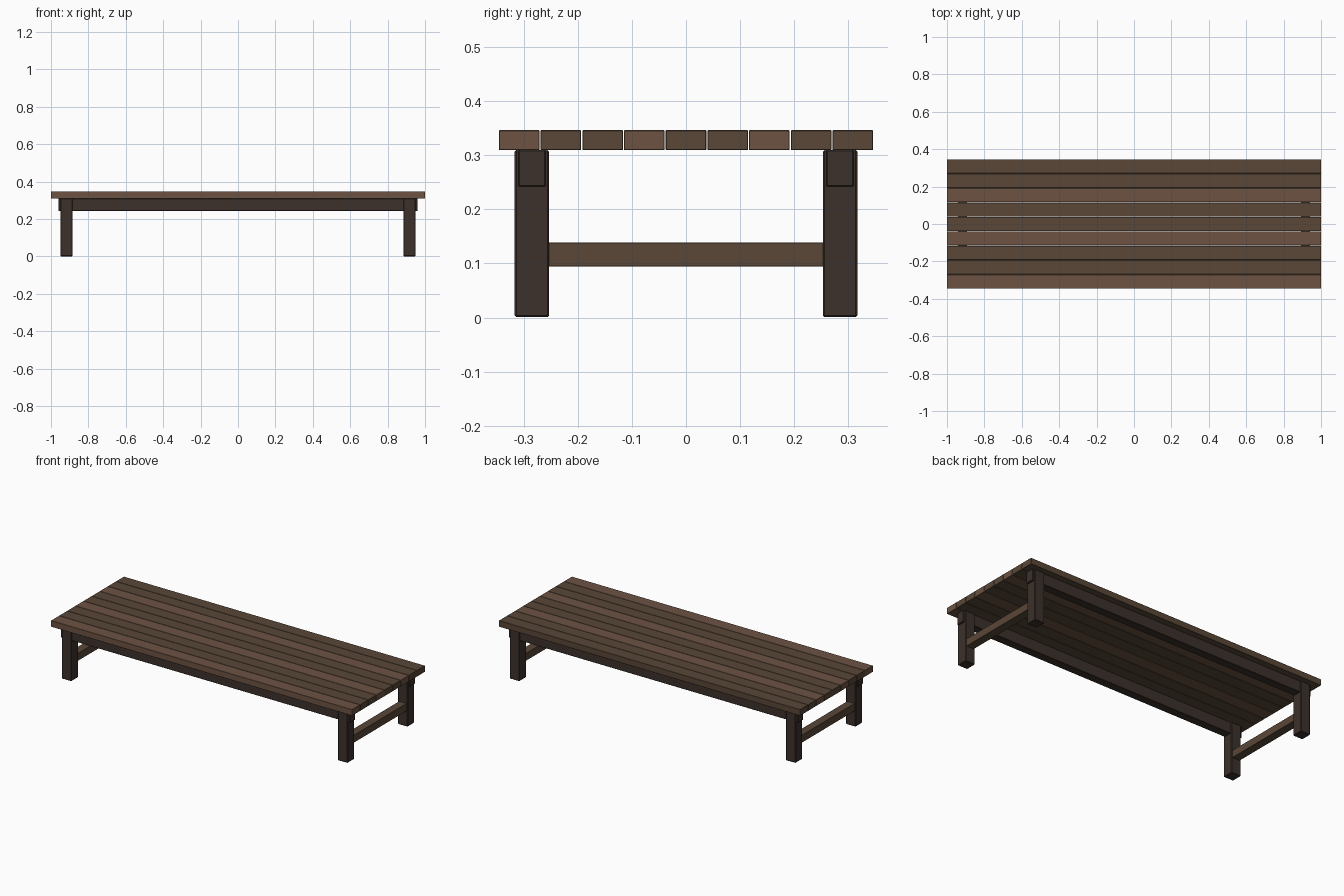
import bpy

if "Cube" in bpy.data.objects:
    bpy.data.objects.remove(bpy.data.objects["Cube"])


def material(name, rgb):
    m = bpy.data.materials.new(name)
    m.diffuse_color = (*rgb, 1)
    m.use_nodes = True
    m.node_tree.nodes["Principled BSDF"].inputs["Base Color"].default_value = m.diffuse_color
    return m


LIGHT = material("light_wood", (0.15, 0.085, 0.055))
MID = material("mid_wood", (0.10, 0.063, 0.038))
DARK = material("dark_wood", (0.045, 0.030, 0.024))


def board(name, center, size, mat, bevel=0.002):
    """Box with slightly eased edges."""
    bpy.ops.mesh.primitive_cube_add(size=1, location=center)
    ob = bpy.context.object
    ob.name = name
    ob.scale = size
    bpy.ops.object.transform_apply(location=False, rotation=False, scale=True)
    mod = ob.modifiers.new("eased_edges", 'BEVEL')
    mod.width = bevel
    mod.segments = 1
    ob.data.materials.append(mat)
    return ob


# Table top: nine long slats, every third one lighter
COUNT, PITCH = 9, 0.0771
for i in range(COUNT):
    y = (i - (COUNT - 1) / 2) * PITCH
    board(f"top_slat_{i + 1}", (0, y, 0.328), (2.0, 0.075, 0.037),
          LIGHT if i % 3 == 0 else MID, 0.001)

# Legs and long rails
LEG_X, LEG_Y = 0.917, 0.285
for sy, side in ((-1, "front"), (1, "back")):
    board(f"{side}_rail", (0, sy * LEG_Y, 0.276), (1.92, 0.05, 0.068), DARK)
    for sx, end in ((-1, "left"), (1, "right")):
        board(f"{side}_{end}_leg", (sx * LEG_X, sy * LEG_Y, 0.155),
              (0.064, 0.064, 0.309), DARK, 0.003)

# End stretchers between the legs
for sx, end in ((-1, "left"), (1, "right")):
    board(f"{end}_stretcher", (sx * LEG_X, 0, 0.1165), (0.05, 0.52, 0.045), MID, 0.001)
